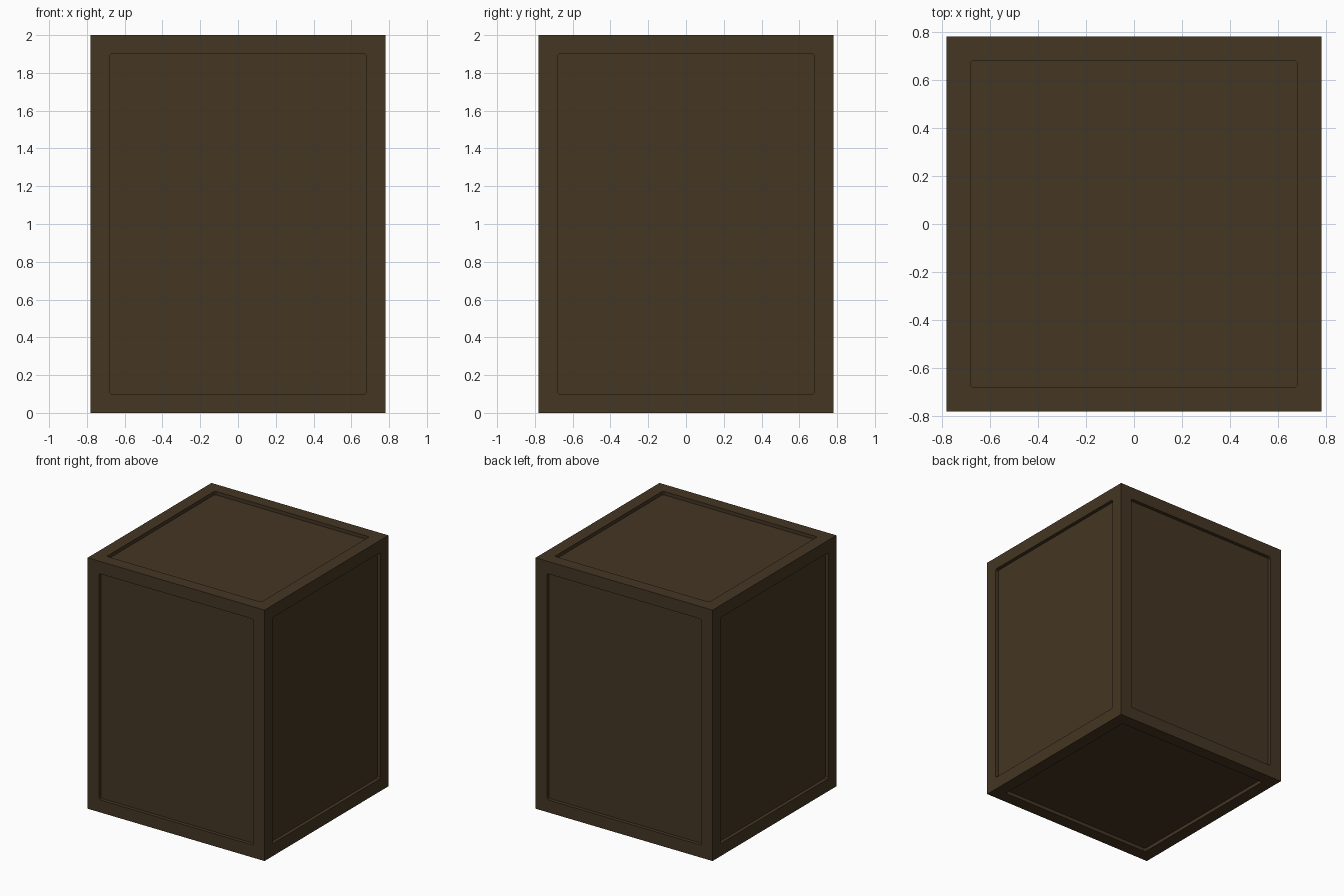
import bpy, bmesh
from mathutils import Vector

if "Cube" in bpy.data.objects:
    bpy.data.objects.remove(bpy.data.objects["Cube"])

HALF, HEIGHT = 0.78, 2.0      # crate half width and height
RIM, DEPTH = 0.14, 0.028      # frame width and panel recess

wood = bpy.data.materials.new("dark brown wood")
wood.diffuse_color = (0.058, 0.037, 0.017, 1)
wood.use_nodes = True
wood.node_tree.nodes["Principled BSDF"].inputs["Base Color"].default_value = wood.diffuse_color

# Crate body: a box with a recessed panel on all six sides
bm = bmesh.new()
bmesh.ops.create_cube(bm, size=1)
bmesh.ops.scale(bm, vec=Vector((2 * HALF, 2 * HALF, HEIGHT)), verts=bm.verts)
bmesh.ops.translate(bm, vec=Vector((0, 0, HEIGHT / 2)), verts=bm.verts)
panels = bm.faces[:]
bmesh.ops.inset_individual(bm, faces=panels, thickness=RIM)

# Push each panel inward with straight walls
corner_edges = []
for panel in panels:
    normal = panel.normal.copy()
    result = bmesh.ops.extrude_discrete_faces(bm, faces=[panel])
    inner = result["faces"][0]
    bmesh.ops.translate(bm, vec=-normal * DEPTH, verts=inner.verts[:])
    for v in inner.verts:
        corner_edges += [e for e in v.link_edges if inner not in e.link_faces]

# Slightly eased panel corners
bmesh.ops.bevel(bm, geom=corner_edges, offset=0.01, segments=1, affect='EDGES')
bmesh.ops.recalc_face_normals(bm, faces=bm.faces)

mesh = bpy.data.meshes.new("crate")
bm.to_mesh(mesh)
bm.free()
mesh.materials.append(wood)
bpy.context.collection.objects.link(bpy.data.objects.new("crate", mesh))
